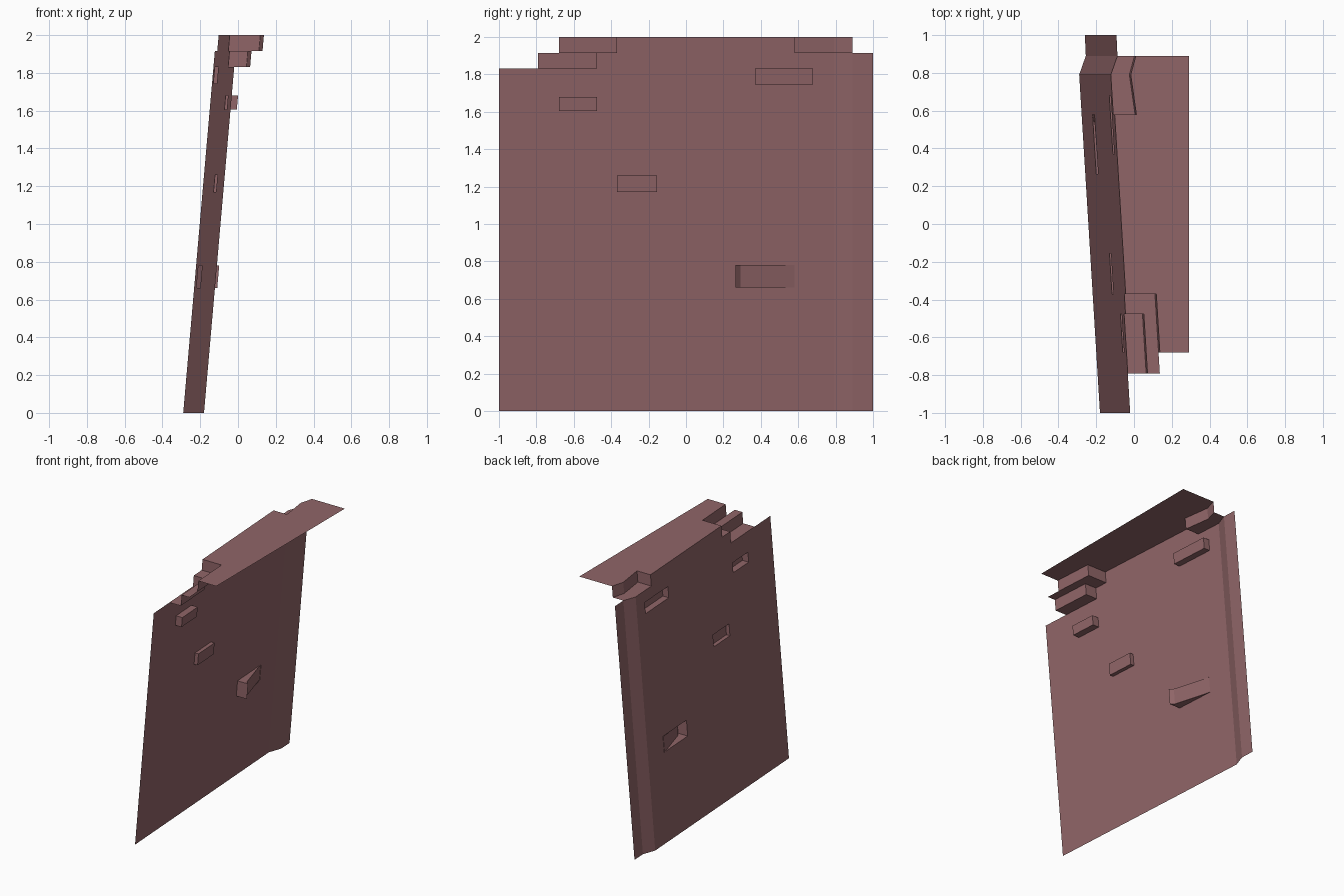
import bpy, bmesh

if "Cube" in bpy.data.objects:
    bpy.data.objects.remove(bpy.data.objects["Cube"])

mat = bpy.data.materials.new("dusty mauve")
mat.diffuse_color = (0.28, 0.13, 0.137, 1)
mat.use_nodes = True
mat.node_tree.nodes["Principled BSDF"].inputs["Base Color"].default_value = mat.diffuse_color

# wall foot line: (y, x) at z = 0, with the kinked strip at the rear
FOOT = [(-1, -0.18), (0.79, -0.29), (0.89, -0.255), (1, -0.26)]
LEAN = 0.0874
LOW, MID, TOP = 1.83, 1.915, 2.0
EDGE_X = 0.29

# pushed-out rectangles: y0, y1, z0, z1, push at y0, push at y1
PATCHES = [
    (-0.79, -0.475, LOW, MID, 0.097, 0.097),   # lower corner notch
    (-0.68, -0.37, MID, TOP, 0.162, 0.162),    # upper corner notch
    (0.58, 0.89, MID, TOP, 0.115, 0.09),       # rear corner notch
    (0.37, 0.68, 1.745, LOW, 0.05, 0.05),      # bricks
    (-0.68, -0.475, 1.605, 1.68, 0.053, 0.053),
    (-0.37, -0.155, 1.17, 1.26, 0.03, 0.03),
    (0.265, 0.29, 0.66, 0.78, 0.09, 0.065),    # tilted brick
    (0.29, 0.58, 0.66, 0.78, 0.065, -0.003),
]


def wall_x(y, z):
    for (y0, x0), (y1, x1) in zip(FOOT, FOOT[1:]):
        if y <= y1 + 1e-6:
            return x0 + (x1 - x0) * (y - y0) / (y1 - y0) + LEAN * z


def patch_at(y, z):
    for p in PATCHES:
        if p[0] < y < p[1] and p[2] < z < p[3]:
            return p


def push(p, y):
    return p[4] + (p[5] - p[4]) * (y - p[0]) / (p[1] - p[0]) if p else 0


def exists(y, z):
    if z > TOP or not -1 < y < 1 or z < 0:
        return False
    if z > MID:
        return -0.68 < y < 0.89
    return z < LOW or y > -0.79


def point(p, y, z):
    return (wall_x(y, z) + push(p, y), y, z)


def make(name, quads):
    bm = bmesh.new()
    for q in quads:
        bm.faces.new([bm.verts.new(c) for c in q])
    bmesh.ops.remove_doubles(bm, verts=bm.verts, dist=1e-4)
    bmesh.ops.dissolve_degenerate(bm, edges=bm.edges, dist=1e-5)
    me = bpy.data.meshes.new(name)
    bm.to_mesh(me)
    bm.free()
    me.materials.append(mat)
    ob = bpy.data.objects.new(name, me)
    bpy.context.collection.objects.link(ob)


ys = sorted({y for y, _ in FOOT} | {v for p in PATCHES for v in p[:2]})
zs = sorted({0, LOW, MID, TOP} | {v for p in PATCHES for v in p[2:4]})
panel, ledge = [], []
for i, (y0, y1) in enumerate(zip(ys, ys[1:])):
    ym = (y0 + y1) / 2
    for j, (z0, z1) in enumerate(zip(zs, zs[1:])):
        zm = (z0 + z1) / 2
        if not exists(ym, zm):
            continue
        p = patch_at(ym, zm)
        panel.append([point(p, y0, z0), point(p, y1, z0),
                      point(p, y1, z1), point(p, y0, z1)])
        # side wall towards the next column
        if i + 2 < len(ys):
            yn = (y1 + ys[i + 2]) / 2
            q = patch_at(yn, zm)
            if exists(yn, zm) and abs(push(p, y1) - push(q, y1)) > 1e-4:
                panel.append([point(p, y1, z0), point(p, y1, z1),
                              point(q, y1, z1), point(q, y1, z0)])
        # floor or ceiling towards the next row
        if j + 2 < len(zs):
            zn = (z1 + zs[j + 2]) / 2
            q = patch_at(ym, zn)
            if exists(ym, zn) and p is not q:
                panel.append([point(p, y0, z1), point(p, y1, z1),
                              point(q, y1, z1), point(q, y0, z1)])
        # flat top ledge
        if z1 == TOP:
            ledge.append([point(p, y0, z1), (EDGE_X, y0, z1),
                          (EDGE_X, y1, z1), point(p, y1, z1)])

# tread end beyond the upper notch
low, up = PATCHES[0], PATCHES[1]
panel.append([point(low, -0.79, MID), point(low, -0.68, MID),
              point(up, -0.68, MID), point(up, -0.79, MID)])

make("leaning_wall", panel)
make("top_ledge", ledge)
